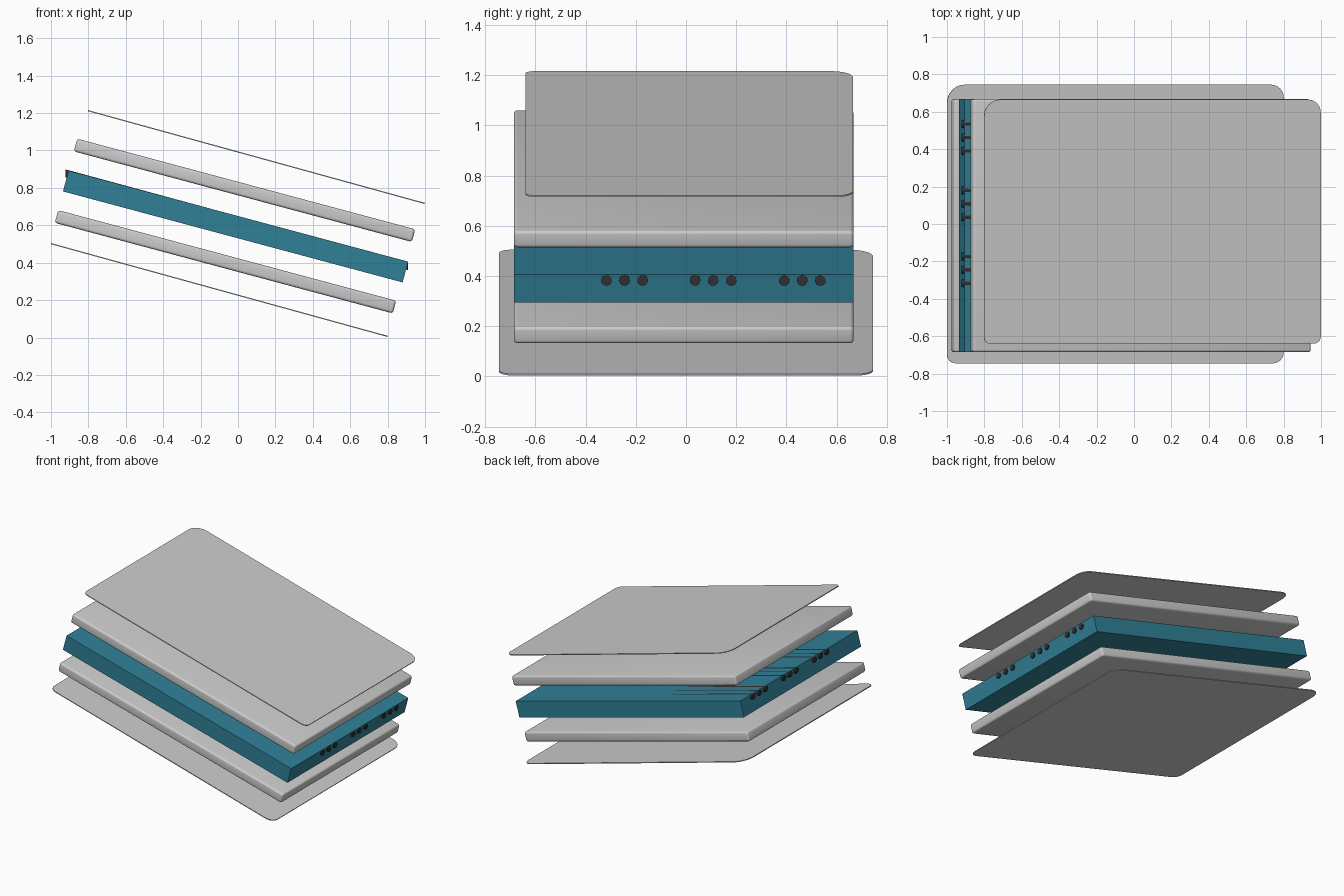
import bpy, bmesh, math
from mathutils import Matrix

if "Cube" in bpy.data.objects:
    bpy.data.objects.remove(bpy.data.objects["Cube"])


def material(name, color):
    m = bpy.data.materials.new(name)
    m.diffuse_color = color
    m.use_nodes = True
    m.node_tree.nodes["Principled BSDF"].inputs["Base Color"].default_value = m.diffuse_color
    return m


def finish(name, bm, mat=None, matrix=None):
    if matrix:
        bm.transform(matrix)
    bmesh.ops.recalc_face_normals(bm, faces=bm.faces[:])
    me = bpy.data.meshes.new(name)
    bm.to_mesh(me)
    bm.free()
    ob = bpy.data.objects.new(name, me)
    bpy.context.collection.objects.link(ob)
    if mat:
        me.materials.append(mat)
    bpy.ops.object.select_all(action='DESELECT')
    ob.select_set(True)
    bpy.context.view_layer.objects.active = ob
    bpy.ops.object.shade_smooth_by_angle(angle=math.radians(40))
    return ob


def tilt(center, degrees):
    return Matrix.Translation(center) @ Matrix.Rotation(math.radians(degrees), 4, 'Y')


def slab(name, center, size, degrees, mat=None, bevel=0.0):
    bm = bmesh.new()
    bmesh.ops.create_cube(bm, size=1)
    bmesh.ops.scale(bm, vec=size, verts=bm.verts[:])
    if bevel:
        bmesh.ops.bevel(bm, geom=bm.edges[:], offset=bevel, segments=4,
                        profile=0.5, affect='EDGES')
    return finish(name, bm, mat, tilt(center, degrees))


def sheet(name, center, length, width, radii, degrees, thick=0.006):
    # rounded outline, corners ordered +x+y, -x+y, -x-y, +x-y
    bm = bmesh.new()
    ring = []
    corners = ((1, 1), (-1, 1), (-1, -1), (1, -1))
    for k, ((sx, sy), r) in enumerate(zip(corners, radii)):
        for i in range(9):
            a = math.pi / 2 * (k + i / 8)
            ring.append(bm.verts.new((sx * (length / 2 - r) + r * math.cos(a),
                                      sy * (width / 2 - r) + r * math.sin(a),
                                      -thick / 2)))
    face = bm.faces.new(ring)
    out = bmesh.ops.extrude_face_region(bm, geom=[face], use_keep_orig=True)
    top = [g for g in out['geom'] if isinstance(g, bmesh.types.BMVert)]
    bmesh.ops.translate(bm, vec=(0, 0, thick), verts=top)
    return finish(name, bm, None, tilt(center, degrees))


teal = material("teal", (0.03, 0.22, 0.31, 1))
dark = material("dark", (0.03, 0.03, 0.03, 1))

# thin outer sheets
sheet("bottom_sheet", (-0.1, 0, 0.254), 1.867, 1.49, (0.07, 0.1, 0.05, 0.06), 15.4)
sheet("top_sheet", (0.098, 0.0125, 0.965), 1.867, 1.305, (0.07, 0.09, 0.035, 0.04), 15.4)

# softly rounded plates either side of the core
slab("lower_plate", (-0.067, -0.009, 0.405), (1.871, 1.353, 0.07), 15, bevel=0.014)
slab("upper_plate", (0.035, -0.009, 0.787), (1.871, 1.353, 0.07), 15, bevel=0.014)

# coloured core
slab("core", (-0.013, -0.009, 0.5935), (1.88, 1.353, 0.115), 15, teal)

# three groups of three channels running through the core, ends cut upright
x0, z0, x1, z1, r = -0.923, 0.878, 0.91, 0.382, 0.021
n = 0
for group in (-0.245, 0.108, 0.463):
    for step in (-1, 0, 1):
        n += 1
        bm = bmesh.new()
        bmesh.ops.create_cone(bm, cap_ends=True, segments=20,
                              radius1=r, radius2=r, depth=x1 - x0)
        bm.transform(Matrix.Rotation(math.pi / 2, 4, 'Y'))
        for v in bm.verts:
            v.co.x += (x0 + x1) / 2
            v.co.y += group + step * 0.072
            v.co.z += z0 + (z1 - z0) * (v.co.x - x0) / (x1 - x0)
        finish(f"channel_{n}", bm, dark)
